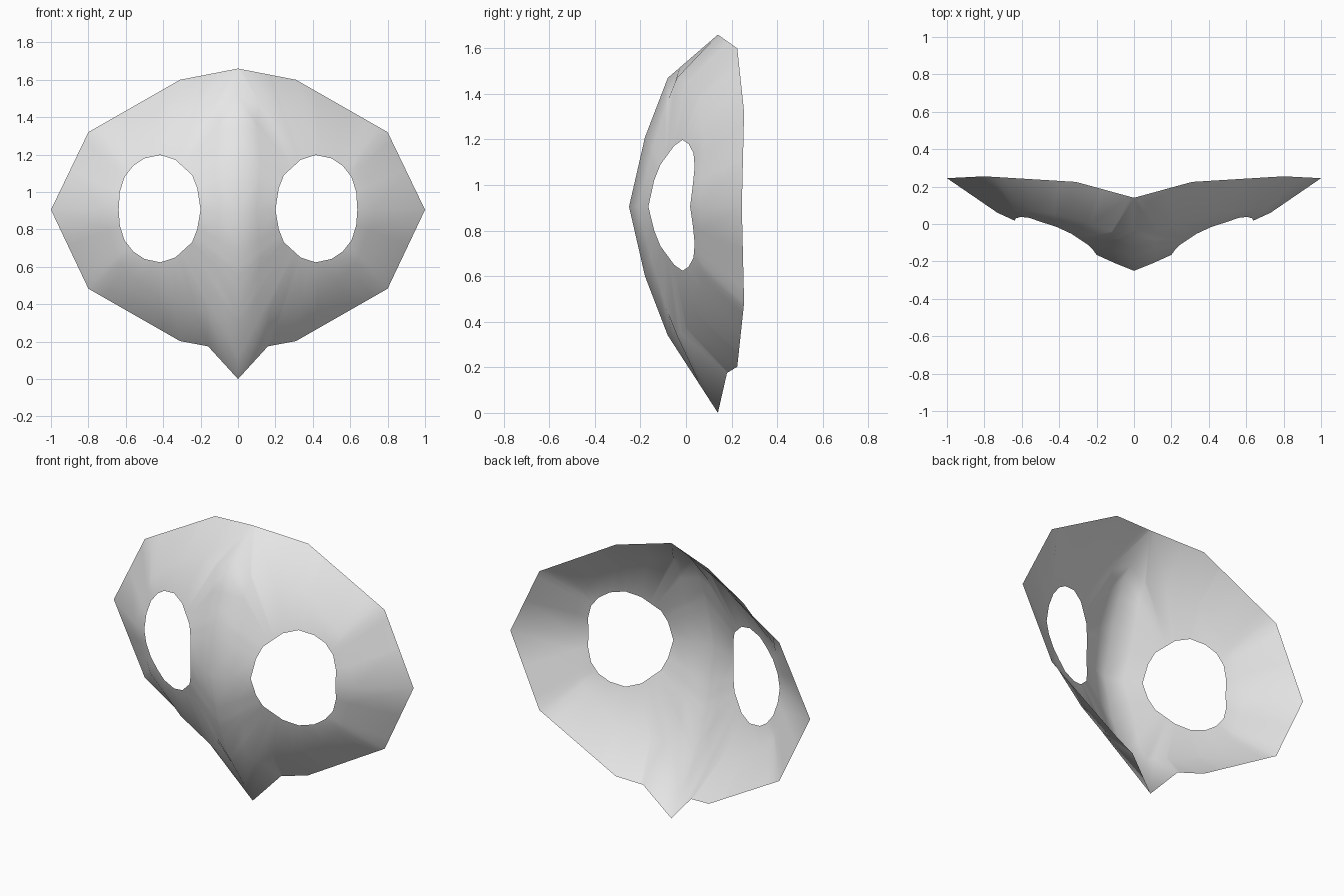
import bpy, bmesh, math
from mathutils import Vector

if "Cube" in bpy.data.objects:
    bpy.data.objects.remove(bpy.data.objects["Cube"])

EYE = Vector((0.42, 0, 0.905))

# right half: outer rim plus the centre ridge, as (x, y, z)
rim = [(1.0, .245, .905), (.80, .255, 1.32), (.31, .225, 1.60), (0, .14, 1.66),
       (0, -.08, 1.47), (0, -.18, 1.21), (0, -.25, .905), (0, -.18, .60),
       (0, -.08, .34), (0, .14, 0), (.16, .18, .175), (.31, .225, .203), (.80, .255, .483)]


def with_lower_half(upper, height_sum):
    """Close a loop by mirroring its upper half in height."""
    return upper + [(x, y, height_sum - z) for x, y, z in upper[-2:0:-1]]


# raised brow and cheek line around the eye
brow = with_lower_half(
    [(.73, .06, .905), (.635, .075, 1.19), (.42, .055, 1.38), (.235, 0, 1.437),
     (.12, -.04, 1.47), (.10, -.08, 1.37), (.12, -.145, 1.16), (.10, -.21, .905)], 1.81)

# eye opening
hole = with_lower_half(
    [(.638, .018, .905), (.632, .03, 1.0), (.607, .038, 1.08), (.56, .033, 1.14),
     (.50, .012, 1.18), (.415, -.015, 1.198), (.335, -.052, 1.172), (.245, -.112, 1.09),
     (.218, -.14, 1.02), (.20, -.165, .905)], 1.822)


def angle(p):
    return round(math.atan2(p[2] - EYE.z, p[0] - EYE.x), 5) % math.tau


def sample(loop, a):
    """Point where the ray at angle a from the eye centre crosses the loop."""
    d = Vector((math.cos(a), math.sin(a)))
    for p, q in zip(loop, loop[1:] + loop[:1]):
        p, q = Vector(p), Vector(q)
        u, v = (p - EYE).xz, (q - EYE).xz
        cp, cq = d.cross(u), d.cross(v)
        if cp * cq <= 1e-12 and abs(cp - cq) > 1e-9 and (u + v).dot(d) > 0:
            t = cp / (cp - cq)
            if -1e-4 <= t <= 1.0001:
                return p.lerp(q, t)
    return min((Vector(p) for p in loop), key=lambda p: abs(angle(p) - a))


# shared directions, so every corner is kept
angles = []
for a in sorted(angle(p) for p in rim + brow + hole):
    if not angles or a - angles[-1] > 0.008:
        angles.append(a)

bm = bmesh.new()
rings = [[], [], []]
for a in angles:
    for ring, loop in zip(rings, (hole, brow, rim)):
        p = sample(loop, a)
        if p.x < 1e-4:
            p.x = 0
        ring.append(bm.verts.new(p))
n = len(angles)
for r0, r1 in zip(rings, rings[1:]):
    for i in range(n):
        j = (i + 1) % n
        bm.faces.new((r0[i], r1[i], r1[j], r0[j]))

# mirror to the left half and weld along the ridge
geom = bm.verts[:] + bm.edges[:] + bm.faces[:]
bmesh.ops.mirror(bm, geom=geom, axis='X', merge_dist=0.0005)
bmesh.ops.remove_doubles(bm, verts=bm.verts[:], dist=0.0005)
bmesh.ops.recalc_face_normals(bm, faces=bm.faces[:])
if sum(f.normal.y * f.calc_area() for f in bm.faces) > 0:
    bmesh.ops.reverse_faces(bm, faces=bm.faces[:])
for f in bm.faces:
    f.smooth = True

mesh = bpy.data.meshes.new("mask")
bm.to_mesh(mesh)
bm.free()
mask = bpy.data.objects.new("mask", mesh)
bpy.context.collection.objects.link(mask)

mat = bpy.data.materials.new("light grey")
mat.diffuse_color = (0.8, 0.8, 0.8, 1)
mat.use_nodes = True
mat.node_tree.nodes["Principled BSDF"].inputs["Base Color"].default_value = mat.diffuse_color
mesh.materials.append(mat)
